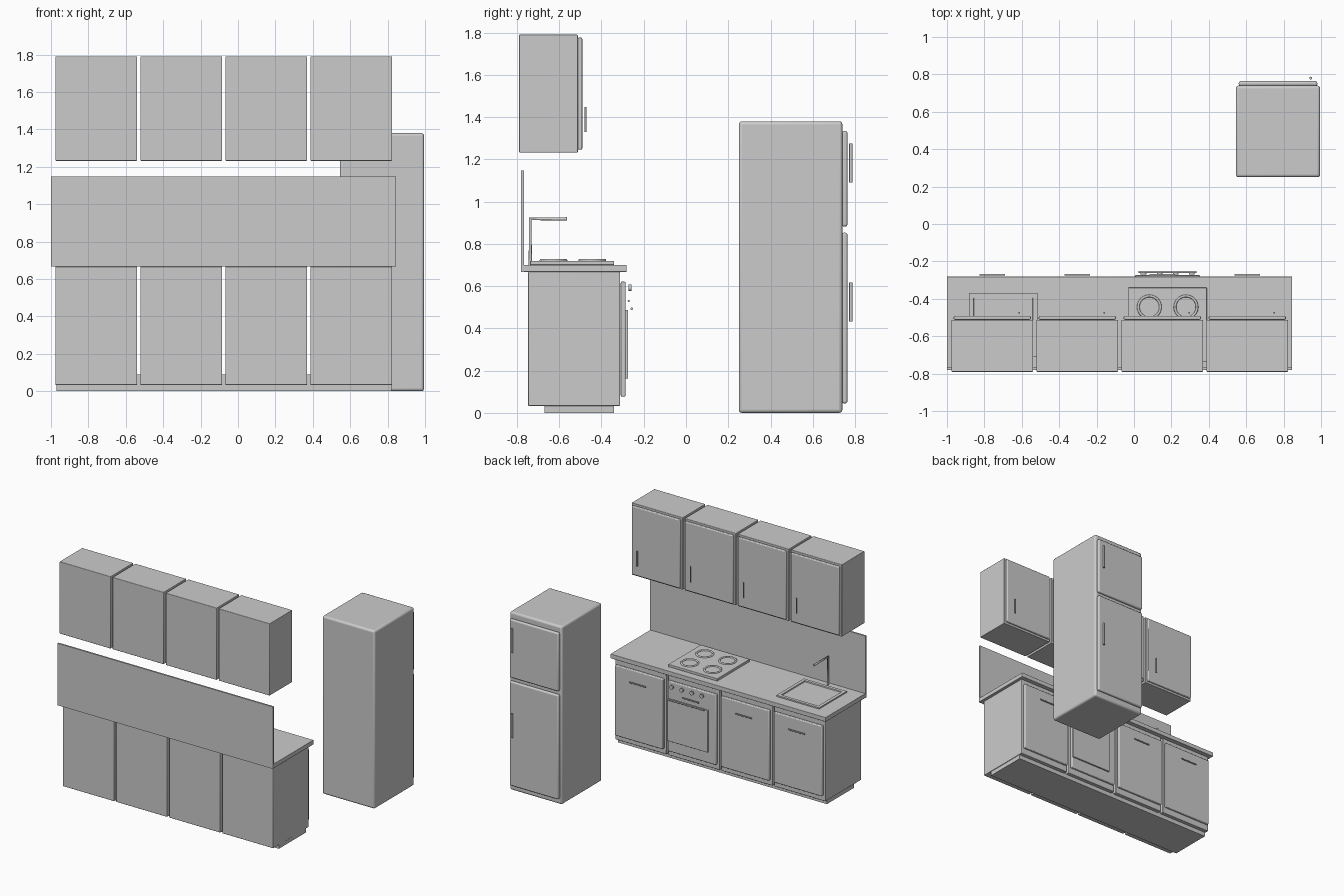
import bpy, bmesh, math

if "Cube" in bpy.data.objects:
    bpy.data.objects.remove(bpy.data.objects["Cube"])


def finish(bm, name):
    me = bpy.data.meshes.new(name)
    bm.to_mesh(me)
    bm.free()
    ob = bpy.data.objects.new(name, me)
    bpy.context.collection.objects.link(ob)
    return ob


def smooth(ob, angle=35):
    bpy.ops.object.select_all(action='DESELECT')
    bpy.context.view_layer.objects.active = ob
    ob.select_set(True)
    bpy.ops.object.shade_smooth_by_angle(angle=math.radians(angle))


def box(name, x, y, z, bevel=0.0):
    """Box from (min, max) ranges with optional rounded edges."""
    bm = bmesh.new()
    bmesh.ops.create_cube(bm, size=1)
    for v in bm.verts:
        for i, (lo, hi) in enumerate((x, y, z)):
            v.co[i] = hi if v.co[i] > 0 else lo
    ob = finish(bm, name)
    if bevel:
        m = ob.modifiers.new("round", 'BEVEL')
        m.width, m.segments = bevel, 3
        smooth(ob)
    return ob


def rod(name, centre, radius, length, axis, sides=16):
    rot = {'X': (0, math.pi / 2, 0), 'Y': (math.pi / 2, 0, 0), 'Z': (0, 0, 0)}[axis]
    bpy.ops.mesh.primitive_cylinder_add(vertices=sides, radius=radius, depth=length,
                                        location=centre, rotation=rot)
    ob = bpy.context.object
    ob.name = name
    smooth(ob)
    return ob


# Four columns of cabinets, doors facing +y
for i in range(4):
    c = -0.758 + 0.4545 * i
    wide, door = (c - 0.219, c + 0.219), (c - 0.206, c + 0.206)
    box("wall_cabinet", wide, (-0.79, -0.512), (1.232, 1.79), 0.004)
    box("wall_cabinet_door", door, (-0.512, -0.491), (1.246, 1.776), 0.006)
    rod("wall_cabinet_handle", (c + 0.144, -0.475, 1.389), 0.0045, 0.118, 'Z')
    box("base_cabinet", wide, (-0.747, -0.312), (0.033, 0.667), 0.004)
    box("base_cabinet_door", door, (-0.309, -0.286), (0.077, 0.621), 0.006)
    rod("base_cabinet_handle", (c, -0.271, 0.53), 0.005, 0.138, 'X')

# Plinth, worktop and splashback
box("plinth", (-0.97, 0.82), (-0.67, -0.34), (0, 0.09))
box("worktop", (-1, 0.845), (-0.778, -0.281), (0.667, 0.701), 0.003)
box("splashback", (-1, 0.845), (-0.78, -0.767), (0.667, 1.147))

# Oven front
OVEN_X = 0.18
box("oven_window", (OVEN_X - 0.174, OVEN_X + 0.174), (-0.287, -0.274), (0.162, 0.488), 0.003)
rod("oven_handle", (OVEN_X, -0.257, 0.493), 0.006, 0.31, 'X')
for k in range(4):
    rod("oven_knob", (OVEN_X - 0.129 + 0.086 * k, -0.265, 0.592), 0.015, 0.012, 'Y', 24)

# Hob with four ring burners
box("hob_plate", (OVEN_X - 0.21, OVEN_X + 0.21), (-0.738, -0.34), (0.7, 0.72), 0.003)
for x in (OVEN_X - 0.098, OVEN_X + 0.098):
    for y in (-0.627, -0.444):
        bpy.ops.mesh.primitive_torus_add(location=(x, y, 0.721), major_radius=0.059,
                                         minor_radius=0.007, major_segments=40,
                                         minor_segments=10)
        bpy.context.object.name = "burner_ring"
        smooth(bpy.context.object, 60)

# Shallow sink tray with inset basin
sink = box("sink", (-0.882, -0.515), (-0.708, -0.37), (0.698, 0.711))
bm = bmesh.new()
bm.from_mesh(sink.data)
bm.normal_update()
top = max(bm.faces, key=lambda f: f.calc_center_median().z)
bmesh.ops.inset_region(bm, faces=[top], thickness=0.035)
ex = bmesh.ops.inset_region(bm, faces=[top], thickness=0.003)
for v in top.verts:
    v.co.z -= 0.008
bm.to_mesh(sink.data)
bm.free()

# Tap: upright and spout swept along a path
path = [(-0.7, -0.737, 0.698), (-0.7, -0.737, 0.918), (-0.7, -0.563, 0.918)]
cu = bpy.data.curves.new("tap", 'CURVE')
cu.dimensions = '3D'
cu.bevel_depth, cu.bevel_resolution, cu.use_fill_caps = 0.008, 4, True
sp = cu.splines.new('POLY')
sp.points.add(len(path) - 1)
for p, co in zip(sp.points, path):
    p.co = (*co, 1)
bpy.context.collection.objects.link(bpy.data.objects.new("tap", cu))

# Fridge with freezer door above
box("fridge_body", (0.545, 0.995), (0.25, 0.74), (0, 1.38), 0.015)
for part, z, hz in (("freezer", (0.882, 1.334), (1.09, 1.275)),
                    ("fridge", (0.045, 0.853), (0.432, 0.616))):
    box(part + "_door", (0.56, 0.98), (0.738, 0.764), z, 0.01)
    rod(part + "_handle", (0.945, 0.78, sum(hz) / 2), 0.0075, hz[1] - hz[0], 'Z')
